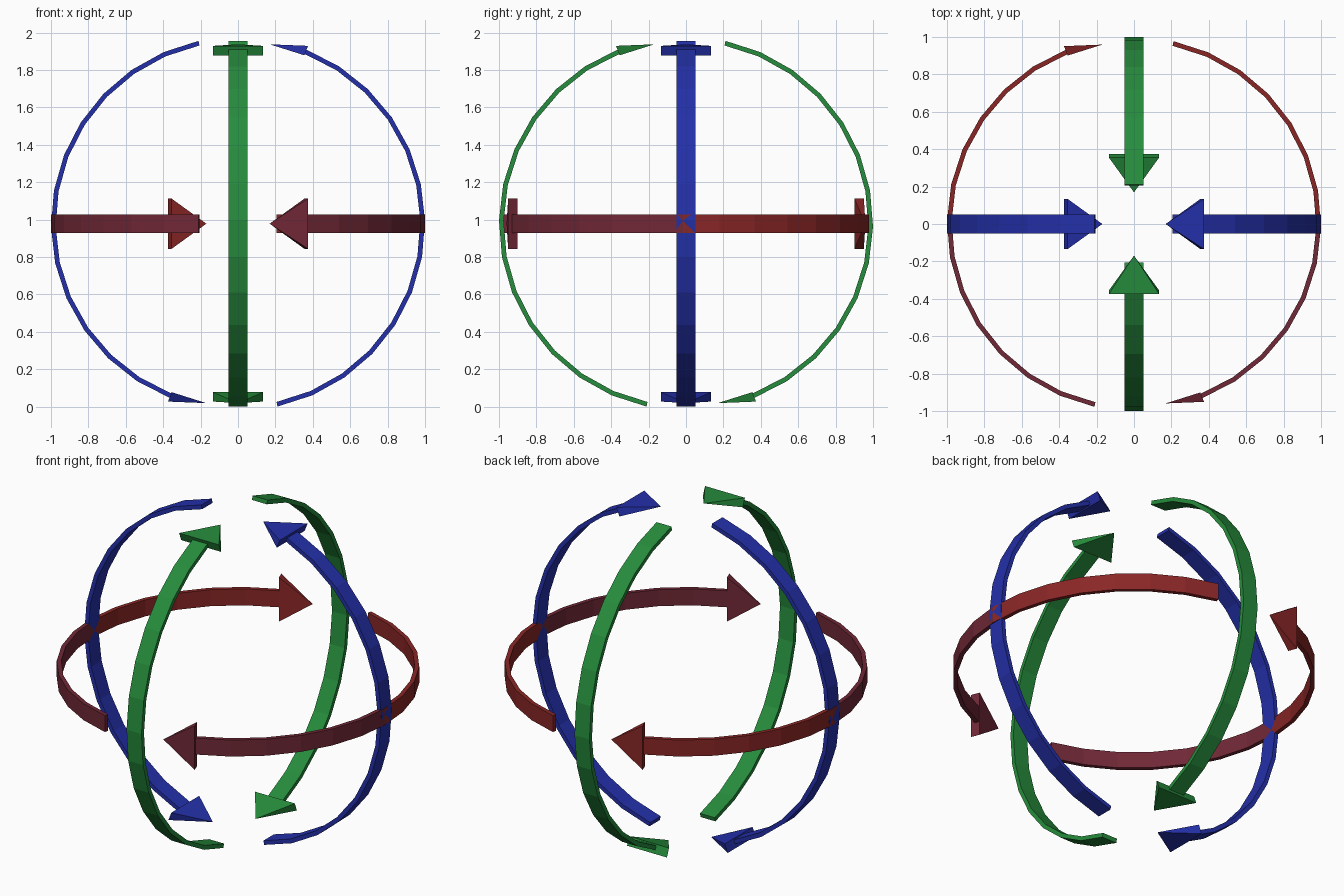
import bpy, bmesh, math
from mathutils import Vector

if "Cube" in bpy.data.objects:
    bpy.data.objects.remove(bpy.data.objects["Cube"])

CENTRE = Vector((0, 0, 0.978))
R_IN, R_OUT = 0.975, 1.0          # band thickness
START, NECK, TIP = -77.8, 68.5, 80.0   # angles along each half ring
SEGMENTS = 13


def material(name, rgb):
    m = bpy.data.materials.new(name)
    lin = [((c / 255 + 0.055) / 1.055) ** 2.4 for c in rgb]
    m.diffuse_color = (*lin, 1)
    m.use_nodes = True
    m.node_tree.nodes["Principled BSDF"].inputs["Base Color"].default_value = m.diffuse_color
    return m


BLUE = material("blue", (36, 48, 170))
GREEN = material("green", (38, 140, 60))
RED = material("red", (138, 38, 38))
MAROON = material("maroon", (112, 40, 54))


def curved_arrow(name, u, v, mats):
    """Flat band bending from u towards v, ending in a wedge arrowhead."""
    u, v = Vector(u), Vector(v)
    w = u.cross(v)
    bm = bmesh.new()

    def point(deg, r, side):
        a = math.radians(deg)
        return bm.verts.new(CENTRE + r * (math.cos(a) * u + math.sin(a) * v) + side * w)

    def section(deg, r0, r1, half):
        return [point(deg, r0, -half), point(deg, r1, -half),
                point(deg, r1, half), point(deg, r0, half)]

    # band
    rings = [section(START + (NECK - START) * i / SEGMENTS, R_IN, R_OUT, 0.05)
             for i in range(SEGMENTS + 1)]
    for a, b in zip(rings, rings[1:]):
        for i in range(4):
            j = (i + 1) % 4
            bm.faces.new((a[i], a[j], b[j], b[i]))
    bm.faces.new(rings[0])
    bm.faces.new(rings[-1])

    # arrowhead
    base = section(NECK, 0.968, 1.022, 0.134)
    tip = point(TIP, 0.974, 0)
    bm.faces.new(base)
    for i in range(4):
        bm.faces.new((base[i], base[(i + 1) % 4], tip))

    bmesh.ops.recalc_face_normals(bm, faces=bm.faces)
    # front half takes the second colour where there is one
    if len(mats) > 1:
        for f in bm.faces:
            f.material_index = 1 if f.calc_center_median().y < 0 else 0
    me = bpy.data.meshes.new(name)
    bm.to_mesh(me)
    bm.free()
    for m in mats:
        me.materials.append(m)
    bpy.context.collection.objects.link(bpy.data.objects.new(name, me))


# three rings, each a pair of opposite arrows
for name, u, v, mats in (
        ("blue_arrow", (1, 0, 0), (0, 0, 1), [BLUE]),
        ("green_arrow", (0, -1, 0), (0, 0, 1), [GREEN]),
        ("red_arrow", (-1, 0, 0), (0, 1, 0), [RED, MAROON])):
    for label, s in (("a", 1), ("b", -1)):
        curved_arrow(f"{name}_{label}", s * Vector(u), s * Vector(v), mats)
